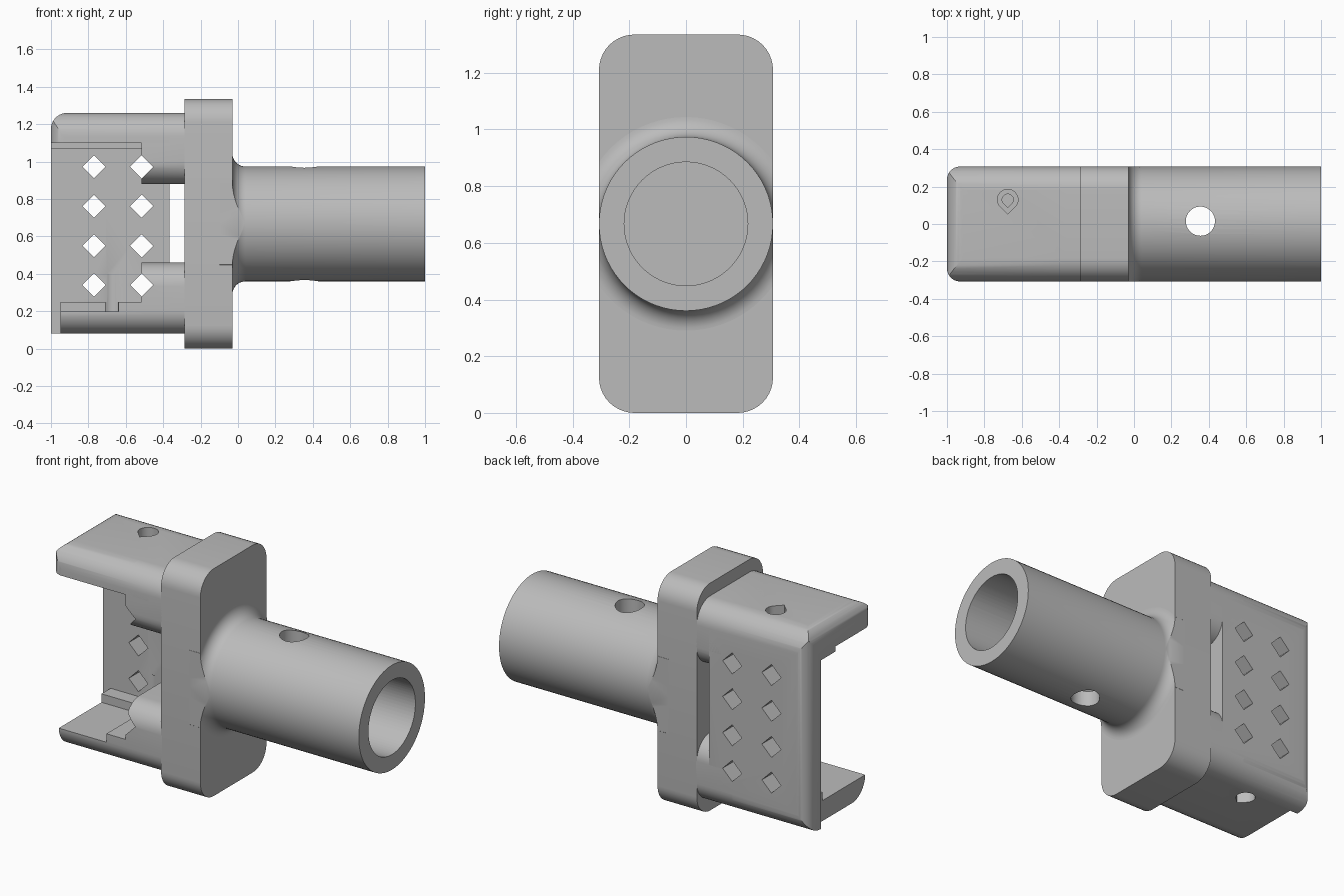
import bpy, bmesh, math
from mathutils import Vector, Matrix

cube = bpy.data.objects.get("Cube")
if cube:
    bpy.data.objects.remove(cube, do_unlink=True)

grey = bpy.data.materials.new("plain grey")
grey.use_nodes = True
grey.diffuse_color = (0.5, 0.5, 0.5, 1)
grey.node_tree.nodes["Principled BSDF"].inputs["Base Color"].default_value = (0.5, 0.5, 0.5, 1)

HALF = 0.307      # half depth of the body
MID = 0.667       # height of the tube axis
ROUND = 0.125     # long edge rounding


def finish(name, bm):
    bmesh.ops.recalc_face_normals(bm, faces=bm.faces)
    mesh = bpy.data.meshes.new(name)
    bm.to_mesh(mesh)
    bm.free()
    mesh.materials.append(grey)
    obj = bpy.data.objects.new(name, mesh)
    bpy.context.collection.objects.link(obj)
    return obj


def prism(name, outline, axis, lo, hi):
    """Extrude a 2D outline along axis 0, 1 or 2."""
    def place(p, t):
        c = list(p)
        c.insert(axis, t)
        return c
    bm = bmesh.new()
    ends = [[bm.verts.new(place(p, t)) for p in outline] for t in (lo, hi)]
    for ring in ends:
        bm.faces.new(ring)
    n = len(outline)
    for i in range(n):
        j = (i + 1) % n
        bm.faces.new((ends[0][i], ends[0][j], ends[1][j], ends[1][i]))
    return finish(name, bm)


def rounded(a0, b0, a1, b1, radii, steps=10):
    """Rectangle with its own radius at each corner, counterclockwise from low-low."""
    corners = ((a0, b0, 1, 1), (a1, b0, -1, 1), (a1, b1, -1, -1), (a0, b1, 1, -1))
    pts = []
    for k, ((a, b, sa, sb), r) in enumerate(zip(corners, radii)):
        if r == 0:
            pts.append((a, b))
            continue
        for i in range(steps + 1):
            ang = math.pi * (1 + k / 2) + math.pi / 2 * i / steps
            pts.append((a + sa * r + r * math.cos(ang), b + sb * r + r * math.sin(ang)))
    return pts


def circle(a, b, r, n=48):
    return [(a + r * math.cos(math.tau * i / n), b + r * math.sin(math.tau * i / n)) for i in range(n)]


def teardrop(a, b, r):
    arc = [math.radians(-45 + 270 * i / 24) for i in range(25)]
    return [(a + r * math.cos(t), b + r * math.sin(t)) for t in arc] + [(a, b - r * math.sqrt(2))]


def combine(obj, tool, operation="DIFFERENCE"):
    mod = obj.modifiers.new("cut", "BOOLEAN")
    mod.operation, mod.solver, mod.object = operation, "EXACT", tool
    bpy.context.view_layer.objects.active = obj
    bpy.ops.object.modifier_apply(modifier=mod.name)
    bpy.data.objects.remove(tool, do_unlink=True)


def cut_box(obj, x, y, z):
    combine(obj, prism("cutter", rounded(y[0], z[0], y[1], z[1], (0,) * 4), 0, *x))


def cut_diamonds(obj, columns):
    r = 0.062
    for x in columns:
        for z in (0.34, 0.55, 0.762, 0.972):
            pts = [(x - r, z), (x, z - r), (x + r, z), (x, z + r)]
            combine(obj, prism("cutter", pts, 1, -0.6, 0.6))


# Flange plate
flange = prism("flange", rounded(-HALF, 0, HALF, 1.335, (ROUND,) * 4), 0, -0.285, -0.03)

# Tube with a flared root, turned around the x axis
R, FILLET = 0.307, 0.07
profile = [(-0.1, 0), (-0.1, R + FILLET)]
for i in range(11):
    t = math.pi + math.pi / 2 * i / 10
    profile.append((-0.03 + FILLET + FILLET * math.cos(t), R + FILLET + FILLET * math.sin(t)))
profile += [(1, R), (1, 0)]
bm = bmesh.new()
verts = [bm.verts.new((x, 0, MID + r)) for x, r in profile]
edges = [bm.edges.new(pair) for pair in zip(verts, verts[1:])]
bmesh.ops.spin(bm, geom=verts + edges, cent=(0, 0, MID), axis=(1, 0, 0),
               angle=math.tau, steps=72, use_duplicate=False)
bmesh.ops.remove_doubles(bm, verts=bm.verts, dist=0.0001)
tube = finish("tube", bm)
trim = prism("cutter", rounded(-0.3075, -0.2, 0.3075, 1.6, (0,) * 4), 0, -0.5, 1.5)
combine(tube, trim, "INTERSECT")
combine(tube, prism("cutter", circle(0, MID, 0.218, 72), 0, -0.02, 1.2))
combine(tube, prism("cutter", circle(0.355, 0.015, 0.078), 2, -0.2, 1.6))

# Open housing: rounded block narrowed by its side and plan outlines
housing = prism("housing", rounded(-HALF, 0.08, HALF, 1.26, (ROUND,) * 4), 0, -1, -0.365)
combine(housing, prism("cutter", rounded(-1, -0.2, 0.5, 1.26, (0, 0, 0, 0.085)), 1, -0.6, 0.6), "INTERSECT")
combine(housing, prism("cutter", rounded(-1, -HALF, 0.5, HALF, (0.07, 0, 0, 0.07)), 2, -0.3, 1.6), "INTERSECT")
WALL = 0.175
cut_box(housing, (-1.2, -0.2), (-0.6, WALL), (0.25, 1.07))
cut_box(housing, (-1.2, -0.2), (-0.6, 0.04), (0.9, 1.1))
cut_box(housing, (-1.2, -0.64), (-0.6, 0.09), (0.2, 0.4))
cut_box(housing, (-1.2, -0.95), (-0.6, WALL), (-0.1, 0.5))
cut_diamonds(housing, (-0.77, -0.515))

# Pin holes: stepped recess in the roof, through hole in the floor
PIN = (-0.675, 0.13)
combine(housing, prism("cutter", teardrop(*PIN, 0.055), 2, 1.18, 1.4))
combine(housing, prism("cutter", teardrop(*PIN, 0.03), 2, 1.11, 1.4))
combine(housing, prism("cutter", teardrop(*PIN, 0.052), 2, -0.1, 0.4))

# Rounded arms joining the housing to the flange
arms = []
for name, low, high in (("lower_arm", 0.08, 0.46), ("upper_arm", 0.88, 1.26)):
    arm = prism(name, rounded(-HALF, low, HALF, high, (ROUND,) * 4), 0, -0.515, -0.28)
    cut_diamonds(arm, (-0.515,))
    arms.append(arm)

# Smooth curved faces, keep edges crisp
bpy.ops.object.select_all(action="DESELECT")
for obj in [flange, tube, housing] + arms:
    obj.select_set(True)
    bpy.context.view_layer.objects.active = obj
bpy.ops.object.shade_smooth_by_angle(angle=math.radians(30))
